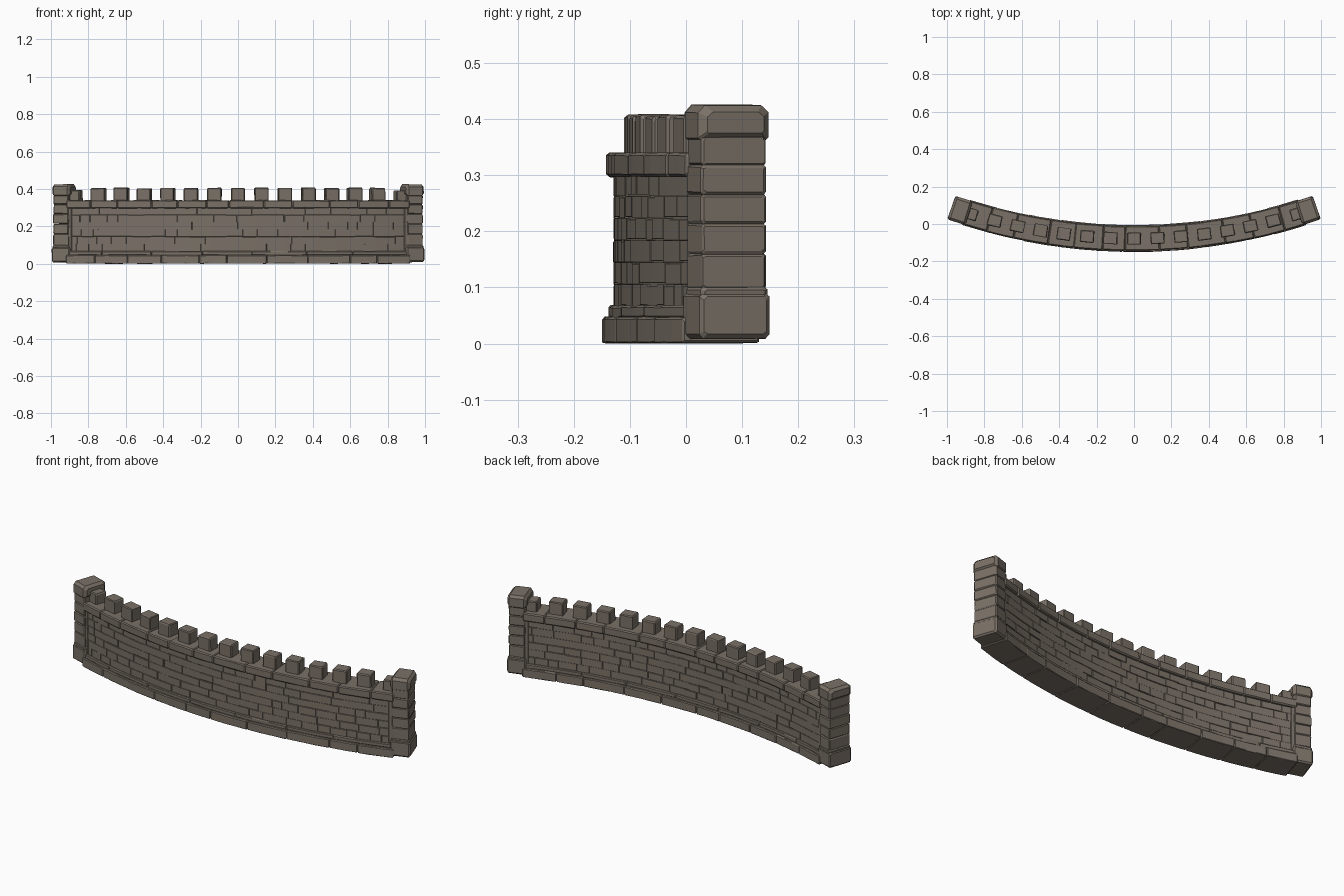
import bpy, bmesh, math, random

if "Cube" in bpy.data.objects:
    bpy.data.objects.remove(bpy.data.objects["Cube"])

random.seed(7)
R = 2.958                 # radius of the wall's centre line
CY = R - 0.0775           # centre of the arc, behind the wall
END = math.radians(18.3)  # angle of the end pillars
WALL = math.radians(17.7) # wall runs a little into the pillars

stone = bpy.data.materials.new("warm grey stone")
stone.diffuse_color = (0.195, 0.165, 0.135, 1)
stone.use_nodes = True
stone.node_tree.nodes["Principled BSDF"].inputs["Base Color"].default_value = stone.diffuse_color


def polar(a, d, z):
    """Angle along the wall, offset outwards (front) and height."""
    r = R + d
    return (r * math.sin(a), CY - r * math.cos(a), z)


def block(bm, a0, a1, d0, d1, z0, z1, c=0.004, jit=0.0, segs=1, cb=None):
    """Stone swept along the arc, with all edges chamfered by c (cb below)."""
    cb = c if cb is None else cb
    dm, zm = (d0 + d1) / 2, (z0 + z1) / 2
    prof = [(d0 + cb, z0), (d1 - cb, z0), (d1, z0 + cb), (d1, z1 - c),
            (d1 - c, z1), (d0 + c, z1), (d0, z1 - c), (d0, z0 + cb)]
    ca = c / R
    angles = [a0] + [a0 + ca + (a1 - a0 - 2 * ca) * i / segs for i in range(segs + 1)] + [a1]
    rings = []
    for k, a in enumerate(angles):
        s = c if k in (0, len(angles) - 1) else 0
        sd, sz = 1 - s / ((d1 - d0) / 2), 1 - s / ((z1 - z0) / 2)
        j = [random.uniform(-jit, jit) for _ in range(8)]
        ring = []
        for i, (d, z) in enumerate(prof):
            ring.append(bm.verts.new(polar(a + j[i] / R * (s > 0),
                        dm + (d - dm) * sd + j[i // 2],
                        zm + (z - zm) * sz + j[7 - i // 2])))
        rings.append(ring)
    for p, q in zip(rings, rings[1:]):
        for i in range(8):
            bm.faces.new((p[i], p[(i + 1) % 8], q[(i + 1) % 8], q[i]))
    bm.faces.new(rings[0][::-1])
    bm.faces.new(rings[-1])


def finish(bm, name):
    bmesh.ops.recalc_face_normals(bm, faces=bm.faces[:])
    me = bpy.data.meshes.new(name)
    bm.to_mesh(me)
    bm.free()
    me.materials.append(stone)
    ob = bpy.data.objects.new(name, me)
    bpy.context.collection.objects.link(ob)
    return ob


def cuts(step, vary):
    """Irregular joint angles along the whole wall."""
    out, a = [-WALL], -WALL + step / R * random.uniform(0.5, 1)
    while a < WALL - 0.5 * step / R:
        out.append(a)
        a += step / R * random.uniform(1 - vary, 1 + vary)
    return out + [WALL]


def course(name, d, z0, z1, step, c, jit, cb=None):
    """One row of long blocks through the wall's full thickness."""
    bm = bmesh.new()
    cs = cuts(step, 0.3)
    for a0, a1 in zip(cs, cs[1:]):
        e = random.uniform(-0.0015, 0.0015)
        block(bm, a0, a1, -d - e, d + e, z0, z1, c, jit, 3, cb)
    return finish(bm, name)


# Solid core behind the stones
bm = bmesh.new()
block(bm, -WALL, WALL, -0.046, 0.046, 0.004, 0.334, 0.002, 0, 48)
finish(bm, "wall_core")

# Face stones; some joints are closed and some are open cracks
for name, side in (("front_face_stones", 1), ("back_face_stones", -1)):
    bm = bmesh.new()
    rows, lo, hi = 6, 0.066, 0.302
    h = (hi - lo) / rows
    for r in range(rows):
        cs = cuts(0.085, 0.4)
        for a0, a1 in zip(cs, cs[1:]):
            g = [random.choice((0, 0, 0, 0.0025)) for _ in range(4)]
            depth = 0.0515 + random.uniform(-0.0008, 0.0008)
            d0, d1 = sorted((side * 0.040, side * depth))
            block(bm, a0 + g[0] / R, a1 - g[1] / R, d0, d1,
                  lo + r * h + g[2], lo + (r + 1) * h - g[3], 0.0006, 0, 2)
    finish(bm, name)

# Plinth, ledge and cornice
course("wall_plinth", 0.071, 0.001, 0.047, 0.20, 0.004, 0.0008, 0.002)
course("plinth_ledge", 0.061, 0.045, 0.068, 0.24, 0.004, 0.001)
course("wall_cornice", 0.066, 0.297, 0.340, 0.16, 0.005, 0.0008)

# Merlons, evenly spaced along the arc
bm = bmesh.new()
for i in range(-7, 8):
    a = i * math.radians(2.43)
    w = 0.037 if abs(i) < 7 else 0.028
    top = 0.406 if abs(i) < 7 else 0.394
    block(bm, a - w / R, a + w / R, -0.032, 0.032, 0.332,
          top + random.uniform(-0.002, 0.002), 0.004, 0.0015)
finish(bm, "merlons")

# End pillars: foot, stacked shaft stones and cap
for name, s in (("left", -1), ("right", 1)):
    def stack(bm, t, d, z0, z1, c, jit, cb=None):
        block(bm, s * END - t / R, s * END + t / R, -d, d, z0, z1, c, jit, 1, cb)

    bm = bmesh.new()
    stack(bm, 0.050, 0.066, 0.009, 0.090, 0.007, 0.0012)
    stack(bm, 0.046, 0.063, 0.080, 0.102, 0.006, 0.001)
    finish(bm, name + "_pillar_foot")

    bm = bmesh.new()
    levels = [0.097, 0.160, 0.214, 0.266, 0.318, 0.370]
    for z0, z1 in zip(levels, levels[1:]):
        e = random.uniform(-0.0015, 0.0015)
        stack(bm, 0.042 + e, 0.061 + e, z0, z1, 0.004, 0.0014)
    finish(bm, name + "_pillar_shaft")

    bm = bmesh.new()
    stack(bm, 0.050, 0.066, 0.363, 0.425, 0.013, 0.001, 0.004)
    finish(bm, name + "_pillar_cap")

    # Narrow jamb where the wall meets the pillar
    bm = bmesh.new()
    a = s * (END - 0.047 / R)
    block(bm, a - 0.012 / R, a + 0.012 / R, -0.055, 0.055, 0.060, 0.300, 0.003, 0.0005)
    finish(bm, name + "_wall_jamb")
